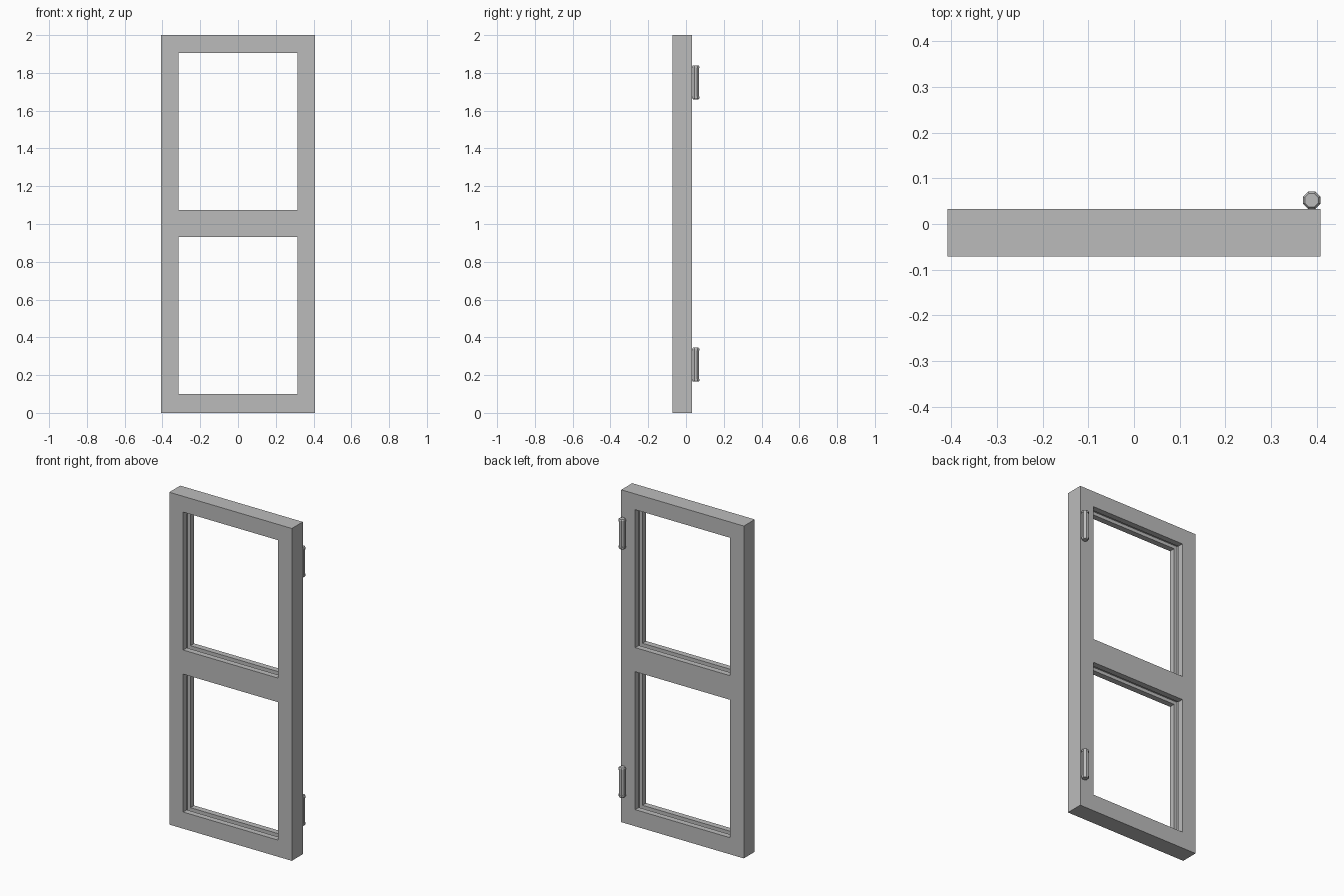
import bpy
import bmesh
from mathutils import Matrix, Vector
from math import pi

cube = bpy.data.objects.get("Cube")
if cube:
    bpy.data.objects.remove(cube, do_unlink=True)

# One plain grey for everything
grey = bpy.data.materials.new("plain grey")
grey.use_nodes = True
colour = (0.5, 0.5, 0.5, 1)
grey.diffuse_color = colour
grey.node_tree.nodes["Principled BSDF"].inputs["Base Color"].default_value = colour


def add_object(name, bm):
    mesh = bpy.data.meshes.new(name)
    bmesh.ops.recalc_face_normals(bm, faces=bm.faces)
    bm.to_mesh(mesh)
    bm.free()
    mesh.materials.append(grey)
    obj = bpy.data.objects.new(name, mesh)
    bpy.context.scene.collection.objects.link(obj)
    return obj


def add_box(name, low, high):
    low, high = Vector(low), Vector(high)
    bm = bmesh.new()
    bmesh.ops.create_cube(bm, size=1, matrix=Matrix.Translation((low + high) / 2)
                          @ Matrix.Diagonal((*(high - low), 1)))
    return add_object(name, bm)


# Window frame dimensions
HALF_W, FRONT, BACK = 0.408, -0.071, 0.033
OPEN_W = 0.315
OPENINGS = ((0.10, 0.93), (1.075, 1.905))
GROOVE_FRONT, GROOVE_BACK, GROOVE_DEPTH = -0.036, -0.002, 0.02

frame = add_box("window_frame", (-HALF_W, FRONT, 0), (HALF_W, BACK, 2))

# Cut each opening, then the glazing groove around its inner faces
cutters = []
for z0, z1 in OPENINGS:
    for y0, y1, grow in ((FRONT - 0.1, BACK + 0.1, 0),
                         (GROOVE_FRONT, GROOVE_BACK, GROOVE_DEPTH)):
        w = OPEN_W + grow
        cutter = add_box("opening_cutter", (-w, y0, z0 - grow), (w, y1, z1 + grow))
        cutter.hide_render = True
        cutters.append(cutter)
        cut = frame.modifiers.new("opening", "BOOLEAN")
        cut.operation = "DIFFERENCE"
        cut.solver = "EXACT"
        cut.object = cutter

depsgraph = bpy.context.evaluated_depsgraph_get()
cut_mesh = bpy.data.meshes.new_from_object(frame.evaluated_get(depsgraph))
frame.modifiers.clear()
frame.data = cut_mesh
for cutter in cutters:
    bpy.data.objects.remove(cutter, do_unlink=True)


# Eight-sided hinge barrels with chamfered end caps
def add_hinge(name, z):
    half = [(0.075, 0.0185), (0.075, 0.0205), (0.084, 0.0205), (0.09, 0.016)]
    profile = [(-h, r) for h, r in reversed(half)] + half
    bm = bmesh.new()
    rings = []
    for h, r in profile:
        place = (Matrix.Translation((HALF_W - 0.019, BACK + 0.019, z + h))
                 @ Matrix.Rotation(pi / 8, 4, "Z"))
        rings.append(bmesh.ops.create_circle(bm, segments=8, radius=r,
                                             matrix=place)["verts"])
    for low, high in zip(rings, rings[1:]):
        for i in range(8):
            j = (i + 1) % 8
            bm.faces.new((low[i], low[j], high[j], high[i]))
    bm.faces.new(rings[0])
    bm.faces.new(rings[-1])
    return add_object(name, bm)


add_hinge("lower_hinge", 0.255)
add_hinge("upper_hinge", 1.75)
